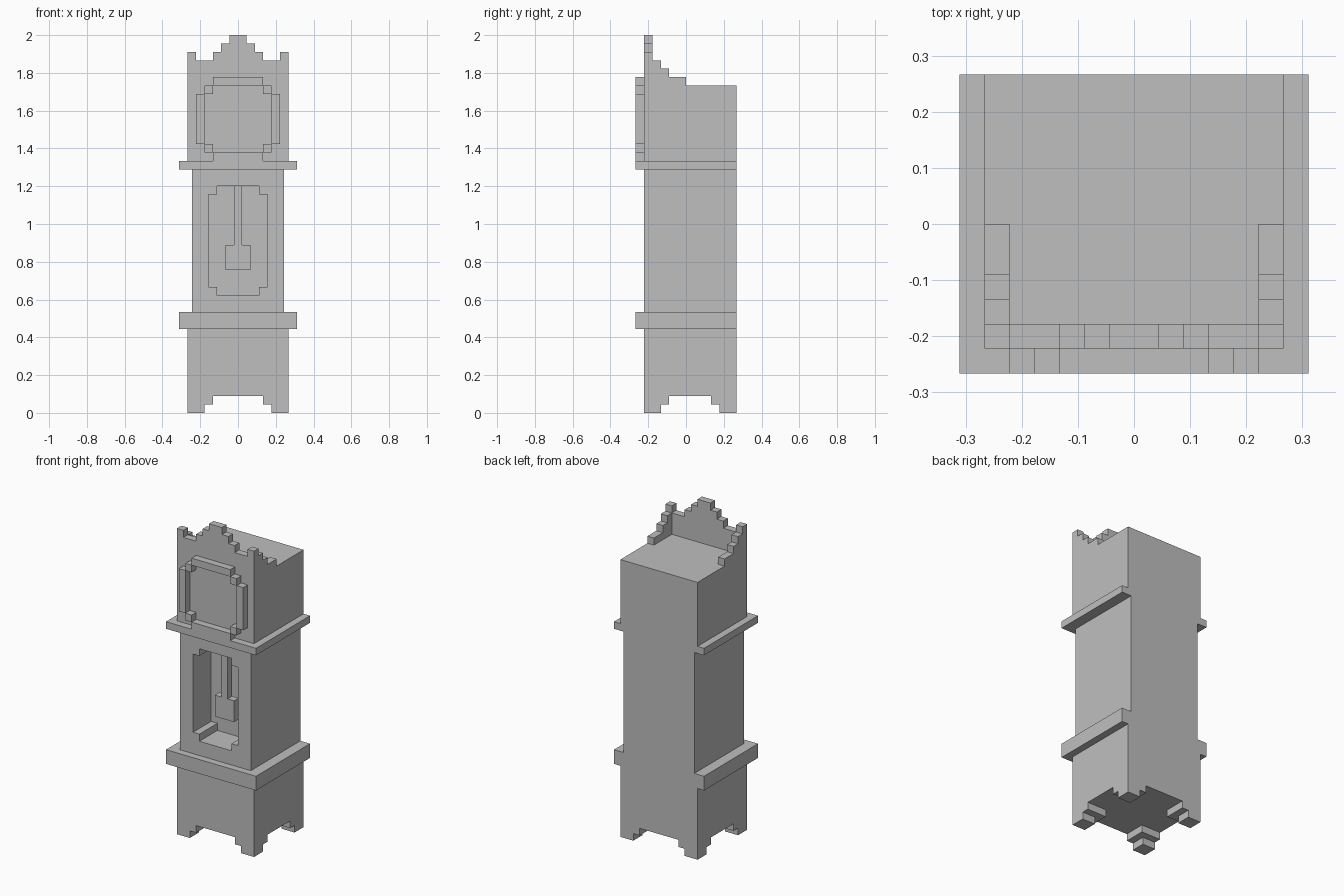
import bpy, bmesh

if "Cube" in bpy.data.objects:
    bpy.data.objects.remove(bpy.data.objects["Cube"])

U = 2 / 45  # one block step

grey = bpy.data.materials.new("plain grey")
grey.diffuse_color = (0.52, 0.52, 0.52, 1)
grey.use_nodes = True
grey.node_tree.nodes["Principled BSDF"].inputs["Base Color"].default_value = grey.diffuse_color


def finish(name, bm):
    bmesh.ops.recalc_face_normals(bm, faces=bm.faces)
    mesh = bpy.data.meshes.new(name)
    bm.to_mesh(mesh)
    bm.free()
    mesh.materials.append(grey)
    obj = bpy.data.objects.new(name, mesh)
    bpy.context.collection.objects.link(obj)
    return obj


def prism(name, outline, axis, a, b):
    """Extrude an (across, up) outline from a to b along the x or y axis, in block steps."""
    bm = bmesh.new()
    if axis == 'y':
        pts = [(p * U, a * U, q * U) for p, q in outline]
        move = (0, (b - a) * U, 0)
    else:
        pts = [(a * U, p * U, q * U) for p, q in outline]
        move = ((b - a) * U, 0, 0)
    face = bm.faces.new([bm.verts.new(p) for p in pts])
    new = bmesh.ops.extrude_face_region(bm, geom=[face])['geom']
    bmesh.ops.translate(bm, vec=move,
                        verts=[g for g in new if isinstance(g, bmesh.types.BMVert)])
    return finish(name, bm)


def box(name, x0, x1, y0, y1, z0, z1):
    return prism(name, [(x0, z0), (x1, z0), (x1, z1), (x0, z1)], 'y', y0, y1)


def cut(obj, *cutters):
    """Subtract the cutters and bake the result."""
    for c in cutters:
        c.hide_render = True
        m = obj.modifiers.new("cut", 'BOOLEAN')
        m.operation, m.solver, m.object = 'DIFFERENCE', 'EXACT', c
    bpy.context.view_layer.update()
    dg = bpy.context.evaluated_depsgraph_get()
    mesh = bpy.data.meshes.new_from_object(obj.evaluated_get(dg))
    obj.modifiers.clear()
    obj.data = mesh
    for c in cutters:
        bpy.data.objects.remove(c)


def arch(lo, hi):
    return [(lo, -1), (hi, -1), (hi, 1), (hi - 1, 1), (hi - 1, 2),
            (lo + 1, 2), (lo + 1, 1), (lo, 1)]


# plinth with stepped feet left by arches cut both ways
base = box("base", -6, 6, -5, 6, 0, 10)
cut(base, prism("arch_front", arch(-4, 4), 'y', -8, 8),
    prism("arch_side", arch(-3, 4), 'x', -8, 8))

# mouldings
box("lower_moulding", -7, 7, -6, 6, 10, 12)
box("upper_moulding", -7, 7, -6, 6, 29, 30)

# trunk with a notched window
trunk = box("trunk", -5.5, 5.5, -5, 6, 12, 29)
half = [(2.5, 14), (2.5, 15), (3.5, 15), (3.5, 26), (2.5, 26), (2.5, 27)]
window = half + [(-x, z) for x, z in reversed(half)]
cut(trunk, prism("window_cutter", window, 'y', -7, -1))

# pendulum
prism("pendulum", [(-1.5, 17), (1.5, 17), (1.5, 20), (0.5, 20), (0.5, 27),
                   (-0.5, 27), (-0.5, 20), (-1.5, 20)], 'y', -3, -2)

# hood with stepped gable and side parapets
box("hood", -6, 6, -5, 6, 30, 39)
steps = [(6, 39), (6, 43), (5, 43), (5, 42), (3, 42), (3, 43),
         (2, 43), (2, 44), (1, 44), (1, 45)]
prism("gable", steps + [(-x, z) for x, z in reversed(steps)], 'y', -5, -4)
parapet = [(-4, 39), (0, 39), (0, 40), (-2, 40), (-2, 41), (-3, 41), (-3, 42), (-4, 42)]
for side, x in (("left", -6), ("right", 5)):
    prism(side + "_parapet", parapet, 'x', x, x + 1)

# raised ring round the dial
box("dial_ring_top", -3, 3, -6, -5, 39, 40)
box("dial_ring_bottom", -3, 3, -6, -5, 30, 31)
for side, s in (("left", -1), ("right", 1)):
    x0, x1 = sorted((4 * s, 5 * s))
    box(side + "_dial_ring", x0, x1, -6, -5, 32, 38)
    x0, x1 = sorted((3 * s, 4 * s))
    for level, z in (("lower", 31), ("upper", 38)):
        box(f"{side}_{level}_ring_corner", x0, x1, -6, -5, z, z + 1)
